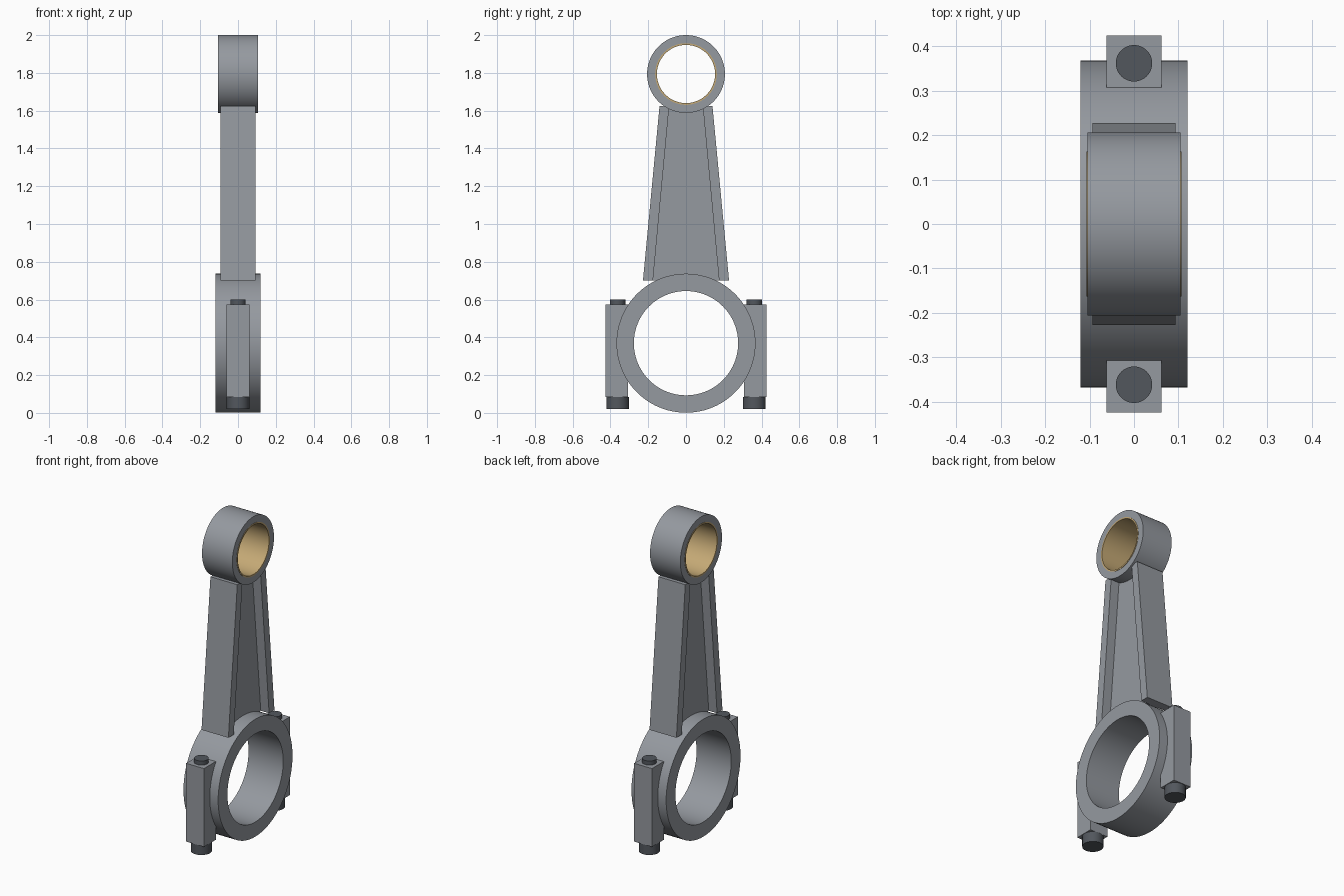
import bpy, bmesh, math
from mathutils import Matrix

if "Cube" in bpy.data.objects:
    bpy.data.objects.remove(bpy.data.objects["Cube"])


def material(name, rgb):
    m = bpy.data.materials.new(name)
    m.diffuse_color = (*rgb, 1)
    m.use_nodes = True
    m.node_tree.nodes["Principled BSDF"].inputs["Base Color"].default_value = m.diffuse_color
    return m


STEEL = material("forged steel", (0.30, 0.32, 0.35))
BOLT = material("dark bolt steel", (0.085, 0.095, 0.11))
BRONZE = material("bronze", (0.56, 0.40, 0.18))


def finish(bm, name, mat, smooth=False):
    bmesh.ops.recalc_face_normals(bm, faces=bm.faces)
    me = bpy.data.meshes.new(name)
    bm.to_mesh(me)
    bm.free()
    me.materials.append(mat)
    ob = bpy.data.objects.new(name, me)
    bpy.context.collection.objects.link(ob)
    if smooth:
        bpy.ops.object.select_all(action='DESELECT')
        ob.select_set(True)
        bpy.context.view_layer.objects.active = ob
        bpy.ops.object.shade_smooth_by_angle(angle=math.radians(30))
    return ob


def ring(name, mat, z, r_out, r_in, half, n=96):
    """Tube along x: four circles joined into a closed shell."""
    bm = bmesh.new()
    section = [(-half, r_out), (half, r_out), (half, r_in), (-half, r_in)]
    loops = [[bm.verts.new((x, r * math.cos(2 * math.pi * i / n),
                            z + r * math.sin(2 * math.pi * i / n)))
              for i in range(n)] for x, r in section]
    for k in range(4):
        a, b = loops[k], loops[(k + 1) % 4]
        for i in range(n):
            j = (i + 1) % n
            bm.faces.new((a[i], a[j], b[j], b[i]))
    return finish(bm, name, mat, True)


def cylinder(name, mat, y, z0, z1, r):
    bm = bmesh.new()
    bmesh.ops.create_cone(bm, cap_ends=True, segments=48, radius1=r, radius2=r,
                          depth=z1 - z0,
                          matrix=Matrix.Translation((0, y, (z0 + z1) / 2)))
    return finish(bm, name, mat, True)


def box(name, mat, size, centre):
    bm = bmesh.new()
    bmesh.ops.create_cube(bm, size=1, matrix=Matrix.Translation(centre)
                          @ Matrix.Diagonal((*size, 1)))
    return finish(bm, name, mat)


# Eyes of the rod and the bushing
ring("big_end", STEEL, 0.369, 0.368, 0.276, 0.12)
ring("small_end", STEEL, 1.794, 0.206, 0.163, 0.105)
ring("bushing", BRONZE, 1.794, 0.163, 0.154, 0.107)


# Tapered I-beam shank, lofted between two H sections
def section(outer, inner, half=0.093, web=0.035):
    q = [(half, inner), (half, outer), (-half, outer), (-half, inner), (-web, inner)]
    return [(web, inner)] + q + [(-x, -y) for x, y in [(web, inner)] + q]


bm = bmesh.new()
low = [bm.verts.new((x, y, 0.70)) for x, y in section(0.228, 0.175)]
top = [bm.verts.new((x, y, 1.625)) for x, y in section(0.14, 0.089)]
for i in range(len(low)):
    j = (i + 1) % len(low)
    bm.faces.new((low[i], low[j], top[j], top[i]))
bm.faces.new(low)
bm.faces.new(top)
finish(bm, "shank", STEEL)

# Bolt bosses and bolts on both sides
for side, s in (("front", -1), ("back", 1)):
    box(side + "_bolt_boss", STEEL, (0.124, 0.117, 0.49), (0, s * 0.3665, 0.329))
    cylinder(side + "_bolt_shank", BOLT, s * 0.362, 0.07, 0.60, 0.041)
    cylinder(side + "_bolt_head", BOLT, s * 0.362, 0.02, 0.084, 0.06)
